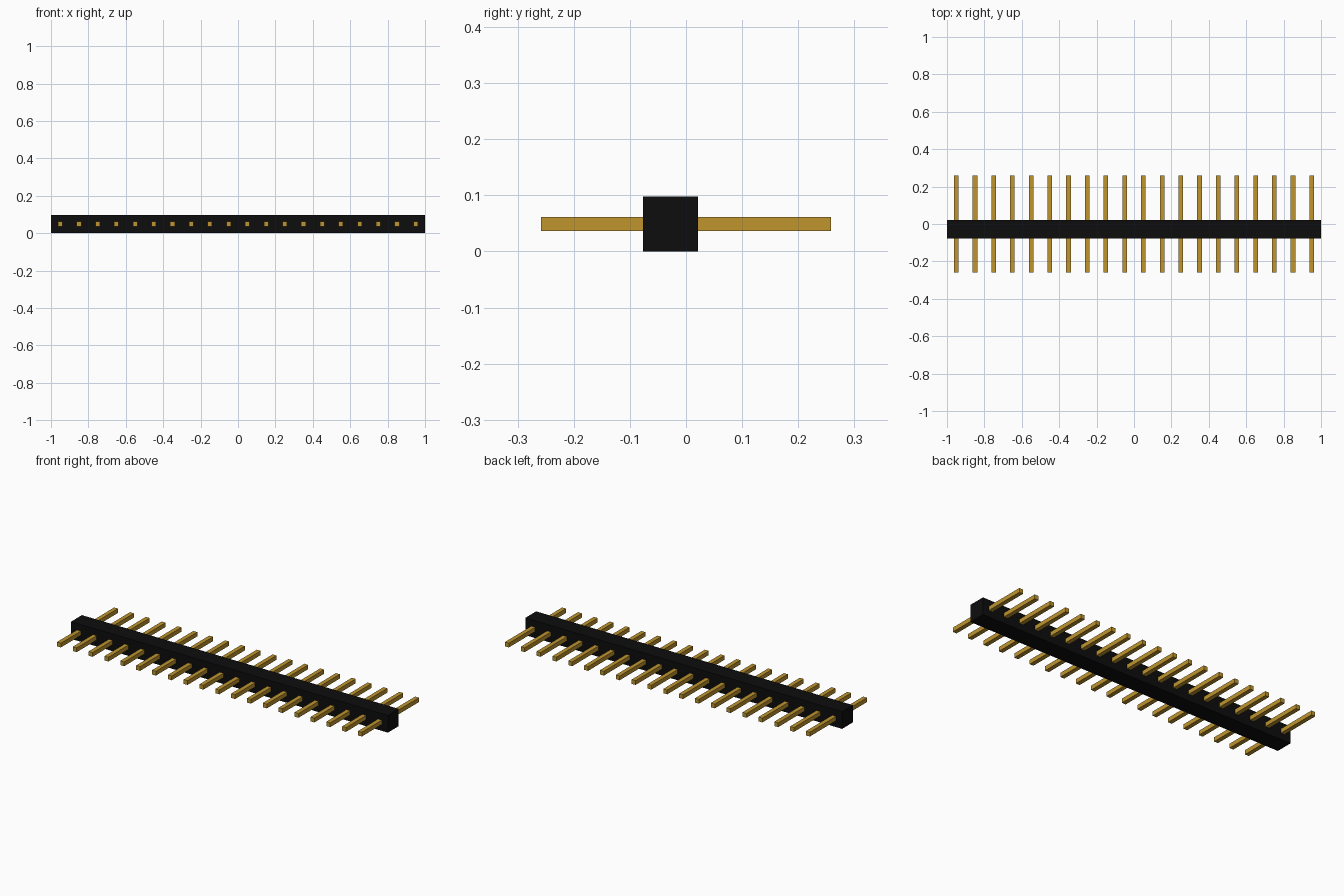
import bpy

if "Cube" in bpy.data.objects:
    bpy.data.objects.remove(bpy.data.objects["Cube"], do_unlink=True)

PINS = 20
PITCH = 0.1
BODY_Y = (-0.077, 0.021)
BODY_H = 0.098
PIN_W = 0.0245
PIN_HALF_LENGTH = 0.258


def material(name, rgb):
    mat = bpy.data.materials.new(name)
    mat.use_nodes = True
    mat.diffuse_color = (*rgb, 1)
    mat.node_tree.nodes["Principled BSDF"].inputs["Base Color"].default_value = (*rgb, 1)
    return mat


def box(name, low, high, mat):
    centre = [(a + b) / 2 for a, b in zip(low, high)]
    bpy.ops.mesh.primitive_cube_add(size=1, location=centre)
    obj = bpy.context.object
    obj.name = name
    obj.scale = [b - a for a, b in zip(low, high)]
    bpy.ops.object.transform_apply(location=False, rotation=False, scale=True)
    obj.data.materials.append(mat)
    return obj


black = material("black plastic", (0.004, 0.004, 0.004))
gold = material("gold metal", (0.52, 0.30, 0.027))

# Plastic housing strip
box("housing", (-1, BODY_Y[0], 0), (1, BODY_Y[1], BODY_H), black)

# Square pins running through the housing
mid = BODY_H / 2
half = PIN_W / 2
for i in range(PINS):
    x = (i - (PINS - 1) / 2) * PITCH
    box(f"pin_{i + 1:02d}", (x - half, -PIN_HALF_LENGTH, mid - half),
        (x + half, PIN_HALF_LENGTH, mid + half), gold)
